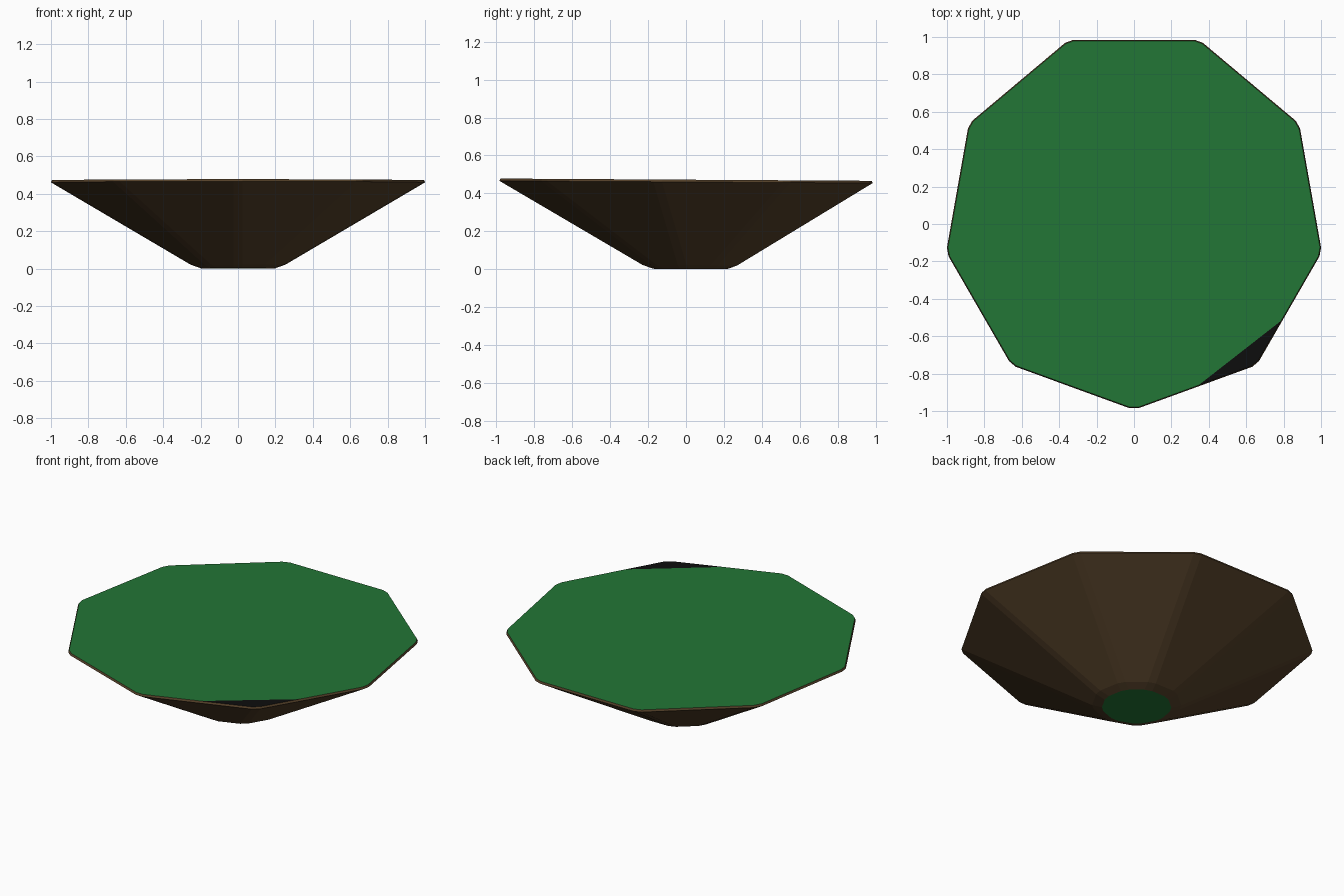
import bpy
import bmesh
import math
from mathutils import Matrix, Vector

cube = bpy.data.objects.get("Cube")
if cube:
    bpy.data.objects.remove(cube)


def material(name, color):
    mat = bpy.data.materials.new(name)
    mat.use_nodes = True
    mat.diffuse_color = (*color, 1)
    bsdf = mat.node_tree.nodes["Principled BSDF"]
    bsdf.inputs["Base Color"].default_value = (*color, 1)
    bsdf.inputs["Roughness"].default_value = 0.9
    return mat


BROWN, GREEN, BLACK = range(3)
materials = [
    material("earth brown", (0.09, 0.052, 0.022)),
    material("grass green", (0.016, 0.18, 0.036)),
    material("black", (0.004, 0.004, 0.004)),
]

SIDES = 9
CUT = 0.025  # length taken off each edge at a corner
CENTRE_Y = 0.027


def ring(bm, radius, z):
    """Nine-sided ring with a corner at the front and clipped corners."""
    step = math.tau / SIDES
    corners = [Vector((radius * math.cos(k * step - math.pi / 2),
                       radius * math.sin(k * step - math.pi / 2) + CENTRE_Y, z))
               for k in range(SIDES)]
    verts = []
    for k, corner in enumerate(corners):
        for other in (corners[k - 1], corners[(k + 1) % SIDES]):
            verts.append(bm.verts.new(corner + (other - corner).normalized() * CUT))
    return verts


# Tapered slab: chamfered base, sloping sides, thin rim
bm = bmesh.new()
rings = [ring(bm, r, z) for r, z in
         ((0.205, 0.0), (0.262, 0.02), (1.02, 0.459), (1.014, 0.471))]
for low, high in zip(rings, rings[1:]):
    for i in range(len(low)):
        j = (i + 1) % len(low)
        bm.faces.new((low[i], low[j], high[j], high[i]))
base = bm.faces.new(list(reversed(rings[0])))
top = bm.faces.new(rings[-1])
base.material_index = top.material_index = GREEN

# Dark corner of the top, cut off along a straight line
start, end = Vector((0.77, -0.53, 0)), Vector((0.36, -0.85, 0))
along = end - start
outward = Vector((-along.y, along.x, 0)).normalized()
if outward.x < 0:
    outward.negate()
bmesh.ops.bisect_plane(bm, geom=[top] + list(top.edges) + list(top.verts),
                       plane_co=start, plane_no=outward)
for face in bm.faces:
    if face.material_index == GREEN and face.calc_center_median().z > 0.4:
        if (face.calc_center_median() - start).dot(outward) > 0:
            face.material_index = BLACK

# Slight lean towards the back, then rest on the ground
bmesh.ops.recalc_face_normals(bm, faces=bm.faces)
bmesh.ops.transform(bm, matrix=Matrix.Rotation(math.radians(-0.35), 4, 'X'), verts=bm.verts)
lowest = min(v.co.z for v in bm.verts)
middle = (min(v.co.y for v in bm.verts) + max(v.co.y for v in bm.verts)) / 2
bmesh.ops.translate(bm, vec=(0, -middle, -lowest), verts=bm.verts)

mesh = bpy.data.meshes.new("ground_island")
bm.to_mesh(mesh)
bm.free()
for mat in materials:
    mesh.materials.append(mat)
island = bpy.data.objects.new("ground_island", mesh)
bpy.context.collection.objects.link(island)
